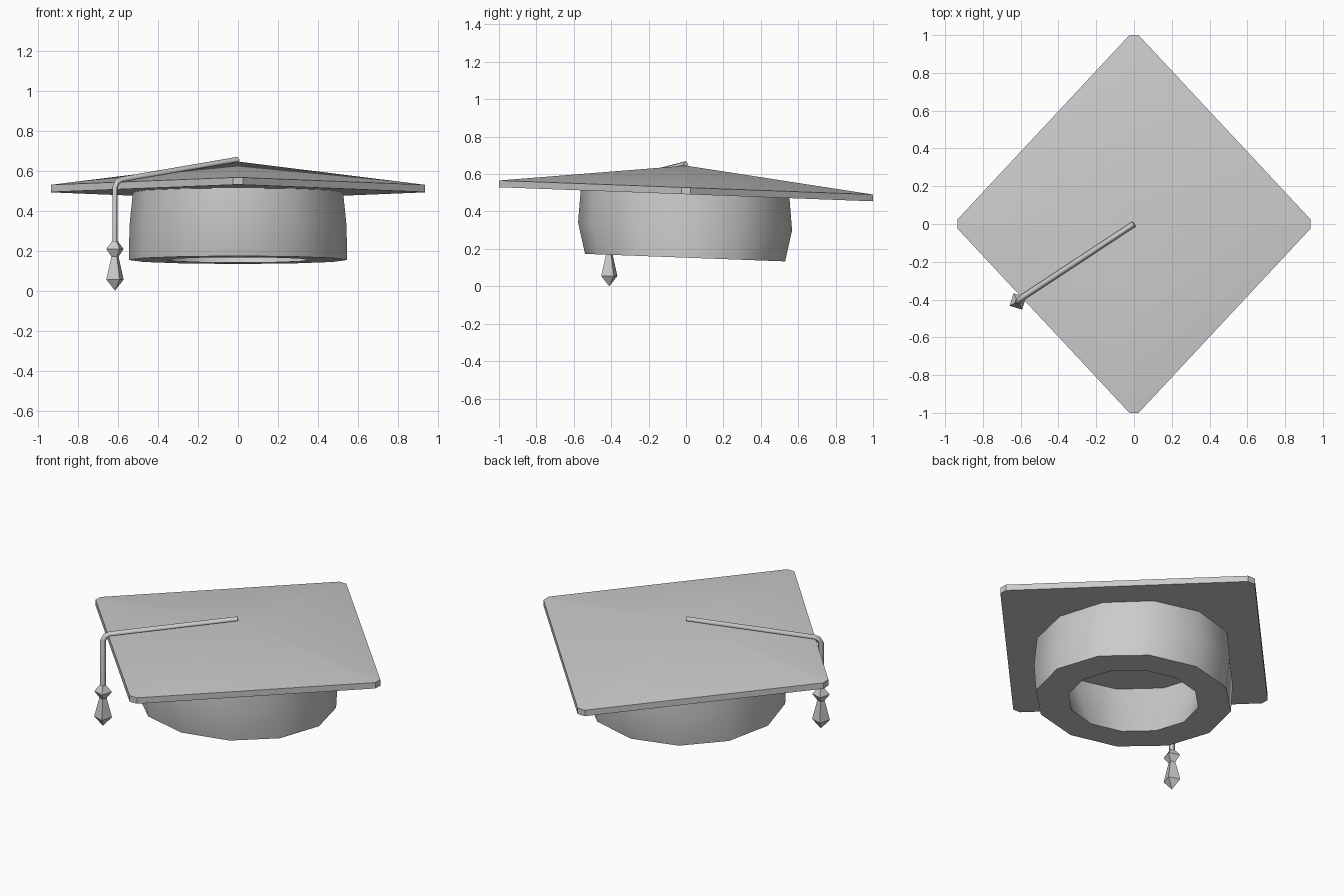
import bpy, bmesh
from math import sin, cos, pi, radians

old = bpy.data.objects.get("Cube")
if old:
    bpy.data.objects.remove(old, do_unlink=True)

GREY = (0.6, 0.6, 0.6, 1)
grey = bpy.data.materials.new("plain_grey")
grey.use_nodes = True
grey.diffuse_color = GREY
grey.node_tree.nodes["Principled BSDF"].inputs["Base Color"].default_value = GREY

TILT = -0.0375  # the cap leans slightly towards the back


def ellipse(rx, ry, z, sides, turn=0.0, centre=(0, 0)):
    """Ring of points around a vertical axis."""
    angles = [turn + 2 * pi * i / sides for i in range(sides)]
    return [(centre[0] + rx * cos(a), centre[1] + ry * sin(a), z) for a in angles]


def loft(name, rings, start=None, end=None, closed=False, tilt=0.0):
    """Skin a list of rings; each end is capped flat or drawn to a point."""
    bm = bmesh.new()
    loops = [[bm.verts.new((x, y, z + tilt * y)) for x, y, z in r] for r in rings]
    pairs = list(zip(loops, loops[1:]))
    if closed:
        pairs.append((loops[-1], loops[0]))
    n = len(loops[0])
    for a, b in pairs:
        for i in range(n):
            j = (i + 1) % n
            bm.faces.new((a[i], a[j], b[j], b[i]))
    for loop, cap in ((loops[0], start), (loops[-1], end)):
        if cap == "flat":
            bm.faces.new(loop)
        elif cap:
            tip = bm.verts.new(cap)
            for i in range(n):
                bm.faces.new((loop[i], loop[(i + 1) % n], tip))
    bmesh.ops.recalc_face_normals(bm, faces=bm.faces)
    mesh = bpy.data.meshes.new(name)
    bm.to_mesh(mesh)
    bm.free()
    mesh.materials.append(grey)
    obj = bpy.data.objects.new(name, mesh)
    bpy.context.collection.objects.link(obj)
    return obj


def activate(obj):
    bpy.ops.object.select_all(action='DESELECT')
    obj.select_set(True)
    bpy.context.view_layer.objects.active = obj


def smooth(obj):
    activate(obj)
    bpy.ops.object.shade_smooth_by_angle(angle=radians(40))


# Board: a diamond with clipped corners, rising to a low peak
def diamond(z):
    w, d, c = 0.935, 1.0, 0.024
    return [(w, -c, z), (w, c, z), (c, d, z), (-c, d, z),
            (-w, c, z), (-w, -c, z), (-c, -d, z), (c, -d, z)]


smooth(loft("board", [diamond(0.492), diamond(0.528)],
            start="flat", end=(0, 0, 0.645), tilt=TILT))

# Headband: twelve-sided shell with an inward lip at the bottom
profile = [(0.36, 0.36, 0.153), (0.545, 0.535, 0.153), (0.543, 0.572, 0.32),
           (0.525, 0.558, 0.495), (0.49, 0.5, 0.495)]
smooth(loft("headband",
            [ellipse(rx, ry, z, 12, centre=(0, -0.005)) for rx, ry, z in profile],
            closed=True, tilt=TILT))

# Cord: from the peak across the board and down over its edge
path = [(0, 0, 0.653), (-0.585, -0.385, 0.553), (-0.605, -0.4, 0.542),
        (-0.615, -0.41, 0.515), (-0.615, -0.41, 0.23)]
curve = bpy.data.curves.new("cord", 'CURVE')
curve.dimensions = '3D'
curve.bevel_depth = 0.016
curve.bevel_resolution = 0
curve.use_fill_caps = True
spline = curve.splines.new('POLY')
spline.points.add(len(path) - 1)
for point, co in zip(spline.points, path):
    point.co = (*co, 1)
curve.materials.append(grey)
cord = bpy.data.objects.new("cord", curve)
bpy.context.collection.objects.link(cord)
activate(cord)
bpy.ops.object.convert(target='MESH')

# Tassel: a four-sided knot above a tapering tail
hang = (-0.615, -0.41)
steps = [(0.018, 0.245), (0.049, 0.208), (0.02, 0.17), (0.049, 0.055)]
loft("tassel", [ellipse(r, r, z, 4, radians(28), hang) for r, z in steps],
     start="flat", end=(*hang, 0))
